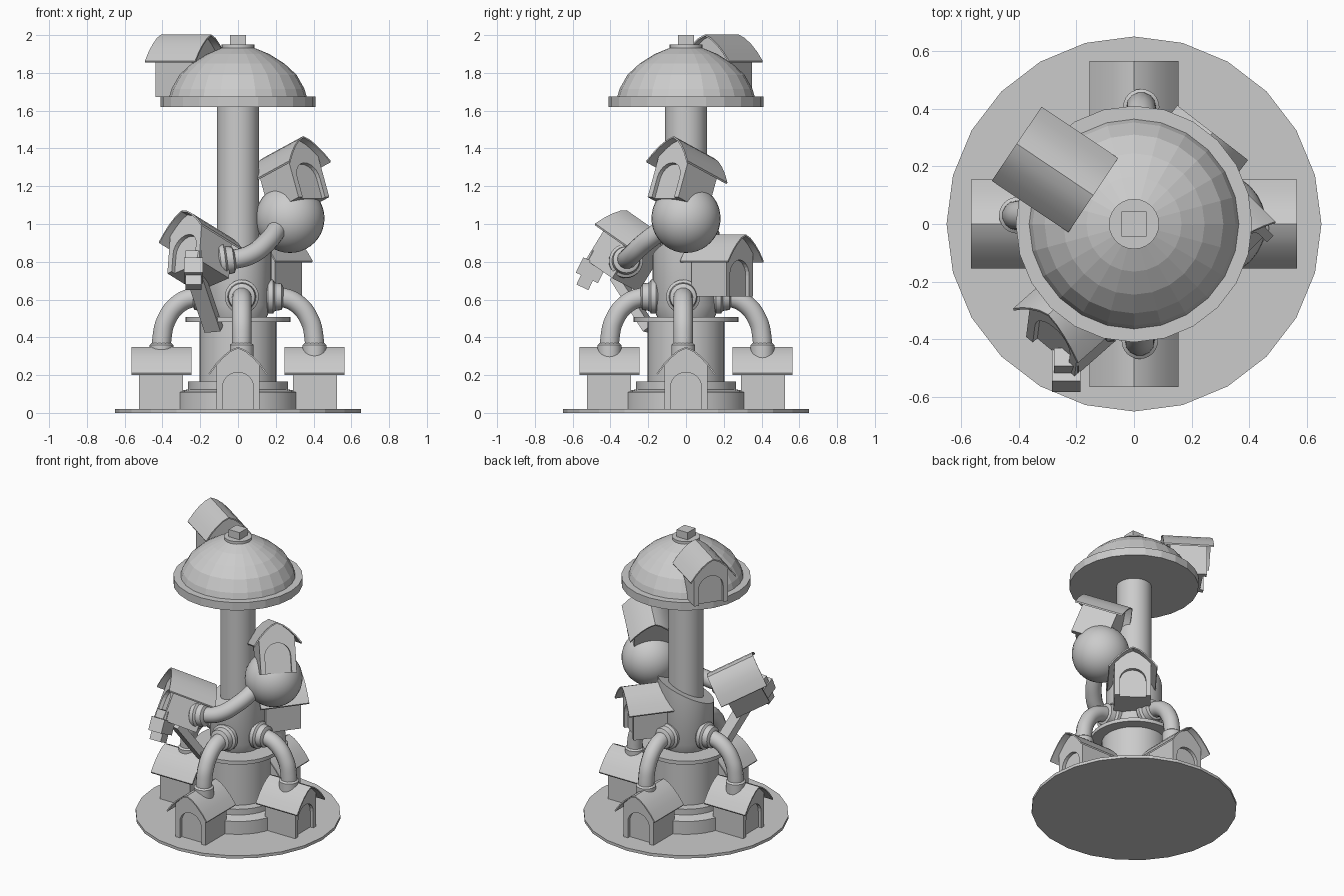
import bpy, bmesh, math
from mathutils import Vector, Matrix

if "Cube" in bpy.data.objects:
    bpy.data.objects.remove(bpy.data.objects["Cube"])


def finish(name, bm, smooth=None):
    bmesh.ops.recalc_face_normals(bm, faces=bm.faces[:])
    me = bpy.data.meshes.new(name)
    bm.to_mesh(me)
    bm.free()
    ob = bpy.data.objects.new(name, me)
    bpy.context.collection.objects.link(ob)
    if smooth:
        shade(ob, smooth)
    return ob


def shade(ob, angle):
    bpy.ops.object.select_all(action='DESELECT')
    ob.select_set(True)
    bpy.context.view_layer.objects.active = ob
    bpy.ops.object.shade_smooth_by_angle(angle=math.radians(angle))


def lathe(name, profile, n=32, smooth=35):
    """Closed solid of revolution about z from (radius, z) points."""
    bm = bmesh.new()
    rings = [[bm.verts.new((r * math.cos(2 * math.pi * i / n),
                            r * math.sin(2 * math.pi * i / n), z))
              for i in range(n)] for r, z in profile]
    for lo, hi in zip(rings, rings[1:]):
        for i in range(n):
            j = (i + 1) % n
            bm.faces.new((lo[i], lo[j], hi[j], hi[i]))
    bm.faces.new(rings[0])
    bm.faces.new(rings[-1])
    return finish(name, bm, smooth)


def prism(bm, pts, y0, y1):
    """Extrude an (x, z) outline from y0 to y1."""
    f = bm.faces.new([bm.verts.new((x, y0, z)) for x, z in pts])
    out = bmesh.ops.extrude_face_region(bm, geom=[f])
    vs = [v for v in out['geom'] if isinstance(v, bmesh.types.BMVert)]
    bmesh.ops.translate(bm, vec=(0, y1 - y0, 0), verts=vs)


def frame(loc, f, u=(0, 0, 1)):
    """Matrix whose -y axis looks along f, with z close to u."""
    y = -Vector(f).normalized()
    x = y.cross(Vector(u)).normalized()
    z = x.cross(y)
    m = Matrix((x, y, z)).transposed().to_4x4()
    m.translation = loc
    return m


def box(name, size, mat):
    bm = bmesh.new()
    bmesh.ops.create_cube(bm, size=1, matrix=Matrix.Diagonal((*size, 1)))
    ob = finish(name, bm)
    ob.matrix_world = mat
    return ob


def pipe(name, pts, r):
    """Round tube through the points with smooth bends."""
    cu = bpy.data.curves.new(name, 'CURVE')
    cu.dimensions = '3D'
    sp = cu.splines.new('BEZIER')
    sp.bezier_points.add(len(pts) - 1)
    for b, p in zip(sp.bezier_points, pts):
        b.co = p
        b.handle_left_type = b.handle_right_type = 'AUTO'
    cu.bevel_depth, cu.bevel_resolution = r, 5
    cu.use_fill_caps = True
    ob = bpy.data.objects.new(name, cu)
    bpy.context.collection.objects.link(ob)
    bpy.ops.object.select_all(action='DESELECT')
    ob.select_set(True)
    bpy.context.view_layer.objects.active = ob
    bpy.ops.object.convert(target='MESH')
    shade(bpy.context.object, 40)


def collar(name, loc, direction, profile):
    ob = lathe(name, profile, 24)
    ob.matrix_world = Matrix.Translation(loc) @ \
        Vector(direction).to_track_quat('Z', 'Y').to_matrix().to_4x4()


# House shape: walls with a recessed arched door, and a thin bowed roof
half = [(0, .33), (.04, .312), (.08, .28), (.118, .24), (.155, .19)]
top = [(-x, z) for x, z in half[:0:-1]] + half
wall_top = [(max(-.115, min(.115, x)), z - .006) for x, z in top[1:-1]]


def house(name, mat):
    bm = bmesh.new()
    arch = [(.083 * math.cos(t), .112 + .083 * math.sin(t))
            for t in [math.pi * i / 12 for i in range(13)]]
    prism(bm, [(-.115, 0)] + wall_top + [(.115, 0), (.083, 0)] + arch + [(-.083, 0)],
          -.118, -.095)
    prism(bm, [(-.115, 0)] + wall_top + [(.115, 0)], -.095, .115)
    finish(name + "_walls", bm).matrix_world = mat
    bm = bmesh.new()
    prism(bm, top + [(x * .97, z - .009) for x, z in reversed(top)], -.16, .16)
    finish(name + "_roof", bm, 30).matrix_world = mat


# Ground plate, plinth, drum and column
lathe("ground_plate", [(.65, 0), (.65, .02)], 24, None)
lathe("plinth", [(.33, .02), (.33, .11), (.265, .125), (.265, .165)])
lathe("drum", [(.205, .1), (.205, .485)])
lathe("drum_flange", [(.278, .482), (.278, .507)])
lathe("column", [(.112, .5), (.112, 1.64)])

# Hub with a slanted top
hub = lathe("hub", [(.15, .5), (.178, .57), (.178, .89)])
for v in hub.data.vertices:
    if v.co.z > .8:
        v.co.z += .35 * (v.co.x + v.co.y)

# Faceted dome with rim and finial
lathe("dome_rim", [(.41, 1.62), (.41, 1.675)], 24, None)
lathe("dome", [(.365, 1.67), (.352, 1.715), (.31, 1.79), (.245, 1.85),
               (.165, 1.9), (.08, 1.935)], 24, None)
lathe("dome_cap", [(.087, 1.93), (.087, 1.95)], 24)
box("finial", (.085, .085, .06), Matrix.Translation((0, 0, 1.97)))

# Four ground houses, each fed by a bent pipe
ring = [(.07, 0), (.09, .02), (.09, .045), (.075, .055), (.07, .09), (.05, .1)]
foot = [(.05, -.06), (.063, -.05), (.063, .02), (.05, .03)]
for name, ang, off in (("front", -90, .02), ("right", 0, -.015),
                       ("back", 90, -.025), ("left", 180, -.03)):
    a = math.radians(ang)
    d = Vector((math.cos(a), math.sin(a), 0))
    s = Vector((-d.y, d.x, 0)) * off
    up = Vector((0, 0, 1))
    house(name + "_house", frame(d * .405 + up * .02, d))
    path = [d * r + s + up * z for r, z in
            ((.16, .61), (.24, .61), (.32, .572), (.38, .49), (.402, .4), (.405, .28))]
    pipe(name + "_pipe", path, .052)
    collar(name + "_pipe_collar", d * .14 + s + up * .615, d, ring)
    collar(name + "_pipe_foot", d * .405 + s + up * .34, up, foot)

# House perched on the dome, and one on the back of the hub
house("dome_house", frame((-.274, .189, 1.673), (-.83, .557, 0)))
house("hub_house", frame((.175, .19, .615), (.61, .79, 0)))

# Sphere with a tilted house on top
bm = bmesh.new()
bmesh.ops.create_uvsphere(bm, u_segments=32, v_segments=20, radius=.183,
                          matrix=Matrix.Translation((.275, 0, 1.03)))
finish("sphere", bm, 60)
house("sphere_house", frame((.324, -.044, 1.1), (.66, -.66, .36), (-.256, .256, .93)))

# Leaning house with side pipe to the sphere, strut and door block
lean = frame((-.21, -.39, .725), (-.68, -.6, .42), (.064, .52, .852))
house("leaning_house", lean)
pipe("side_pipe", [(-.13, -.32, .8), (-.04, -.315, .81), (.06, -.29, .835),
                   (.15, -.22, .9), (.22, -.1, .99)], .052)
collar("side_pipe_collar", (-.115, -.32, .8), (1, .05, .12), ring)
box("strut", (.09, .05, .34), frame((-.175, -.28, .58), (-.2, -.6, -.45), (-.1, -.2, .24)))

# Cross-shaped block at the door of the leaning house
block = Matrix.Translation((-.235, -.505, .755)) @ Matrix.Rotation(-.45, 4, 'X')
box("block_upright", (.085, .07, .2), block)
box("block_crossbar", (.1, .13, .09), block)
